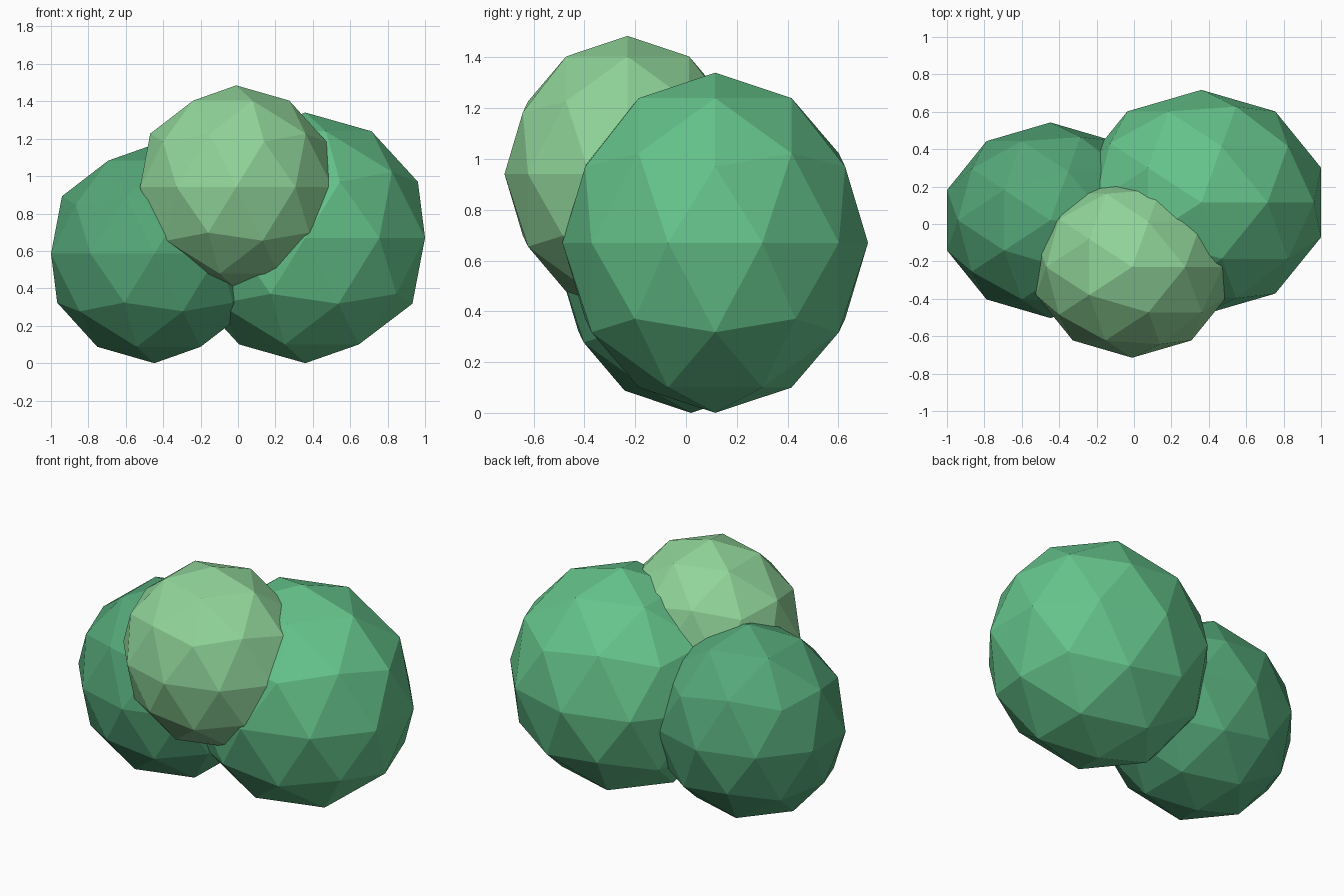
import bpy

if "Cube" in bpy.data.objects:
    bpy.data.objects.remove(bpy.data.objects["Cube"])


def leaf_clump(name, center, radii, color):
    """Flat-shaded low-poly leaf ball, stretched along its axes."""
    bpy.ops.mesh.primitive_ico_sphere_add(subdivisions=2, radius=1, location=center)
    ob = bpy.context.object
    ob.name = name
    ob.scale = radii
    bpy.ops.object.transform_apply(location=False, rotation=False, scale=True)
    mat = bpy.data.materials.new(name + "_green")
    mat.diffuse_color = (*color, 1)
    mat.use_nodes = True
    mat.node_tree.nodes["Principled BSDF"].inputs["Base Color"].default_value = mat.diffuse_color
    ob.data.materials.append(mat)
    return ob


# Two clumps resting on the ground
leaf_clump("large_right_clump", (0.36, 0.115, 0.67), (0.673, 0.602, 0.67), (0.13, 0.55, 0.26))
leaf_clump("left_clump", (-0.447, 0.02, 0.585), (0.581, 0.523, 0.585), (0.09, 0.39, 0.19))
# Lighter clump raised at the front
leaf_clump("front_top_clump", (-0.01, -0.23, 0.941), (0.54, 0.485, 0.544), (0.28, 0.66, 0.32))
